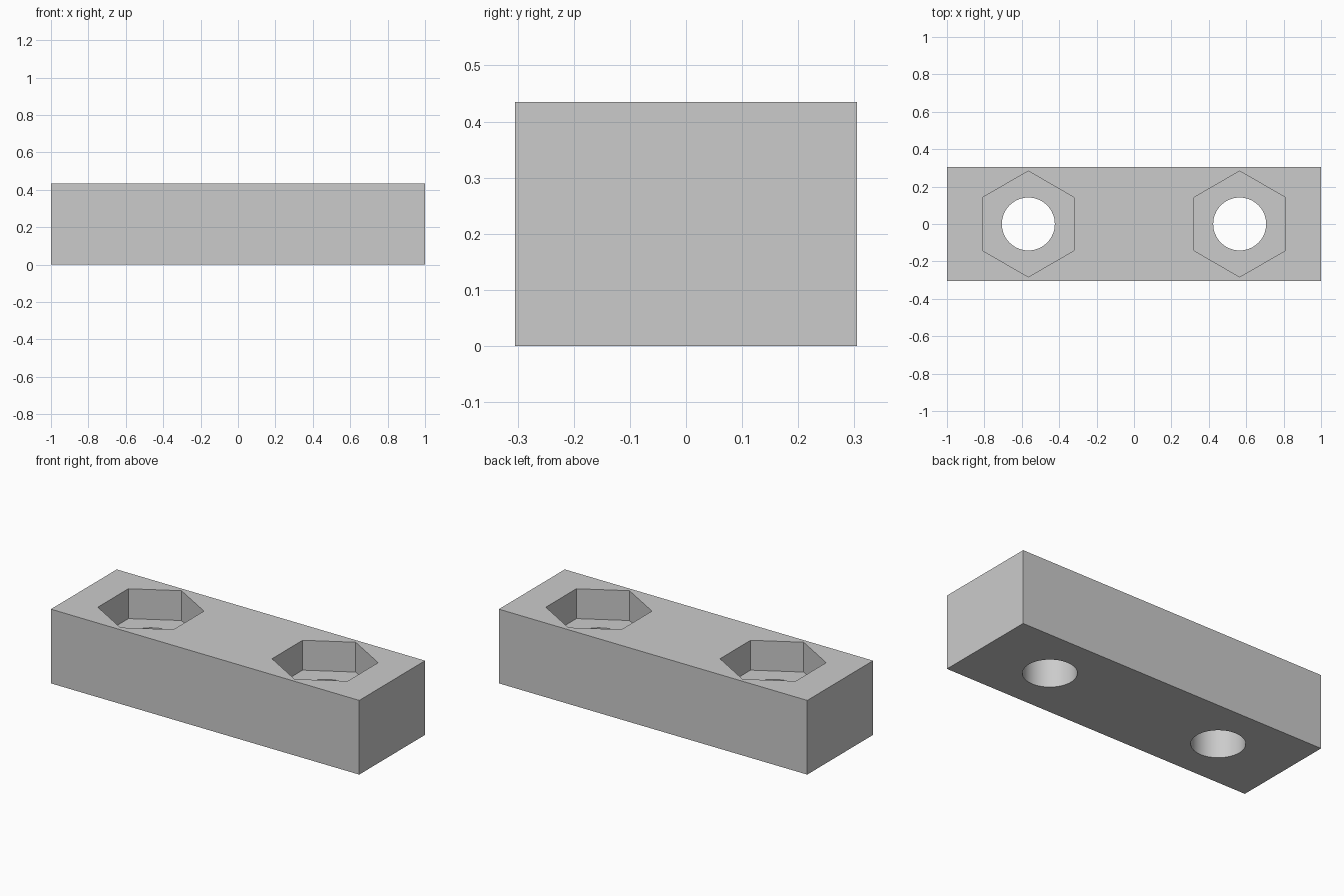
import bpy
import math

default_cube = bpy.data.objects.get("Cube")
if default_cube:
    bpy.data.objects.remove(default_cube, do_unlink=True)

LENGTH, WIDTH, HEIGHT = 2.0, 0.61, 0.435
BOLT_X = 0.565
HOLE_RADIUS = 0.1415
HEX_RADIUS = 0.283
POCKET_FLOOR = 0.26

grey = bpy.data.materials.new("plain_grey")
grey.use_nodes = True
colour = (0.6, 0.6, 0.6, 1.0)
grey.diffuse_color = colour
grey.node_tree.nodes["Principled BSDF"].inputs["Base Color"].default_value = colour

# Solid rectangular block
bpy.ops.mesh.primitive_cube_add(size=1, location=(0, 0, HEIGHT / 2))
block = bpy.context.object
block.name = "clamp_block"
block.scale = (LENGTH, WIDTH, HEIGHT)
bpy.ops.object.transform_apply(location=True, rotation=False, scale=True)
block.data.materials.append(grey)


def cut_prism(name, sides, radius, x, bottom, top):
    """Subtract an upright prism, with a corner towards +y, from the block."""
    bpy.ops.mesh.primitive_cylinder_add(
        vertices=sides, radius=radius, depth=top - bottom,
        location=(x, 0, (top + bottom) / 2))
    cutter = bpy.context.object
    cutter.name = name
    cutter.hide_render = True
    cutter.data.materials.append(grey)
    cut = block.modifiers.new(name, "BOOLEAN")
    cut.operation = "DIFFERENCE"
    cut.solver = "EXACT"
    cut.object = cutter
    bpy.ops.object.select_all(action="DESELECT")
    block.select_set(True)
    bpy.context.view_layer.objects.active = block
    bpy.ops.object.modifier_apply(modifier=cut.name)
    bpy.data.objects.remove(cutter, do_unlink=True)


# Hexagonal nut pocket and round through hole on each side
for side in (-1, 1):
    x = side * BOLT_X
    cut_prism("nut_pocket", 6, HEX_RADIUS, x, POCKET_FLOOR, HEIGHT + 0.1)
    cut_prism("bolt_hole", 64, HOLE_RADIUS, x, -0.1, HEIGHT + 0.1)

# Smooth hole walls, sharp block and pocket edges
bpy.ops.object.shade_smooth_by_angle(angle=math.radians(30))
